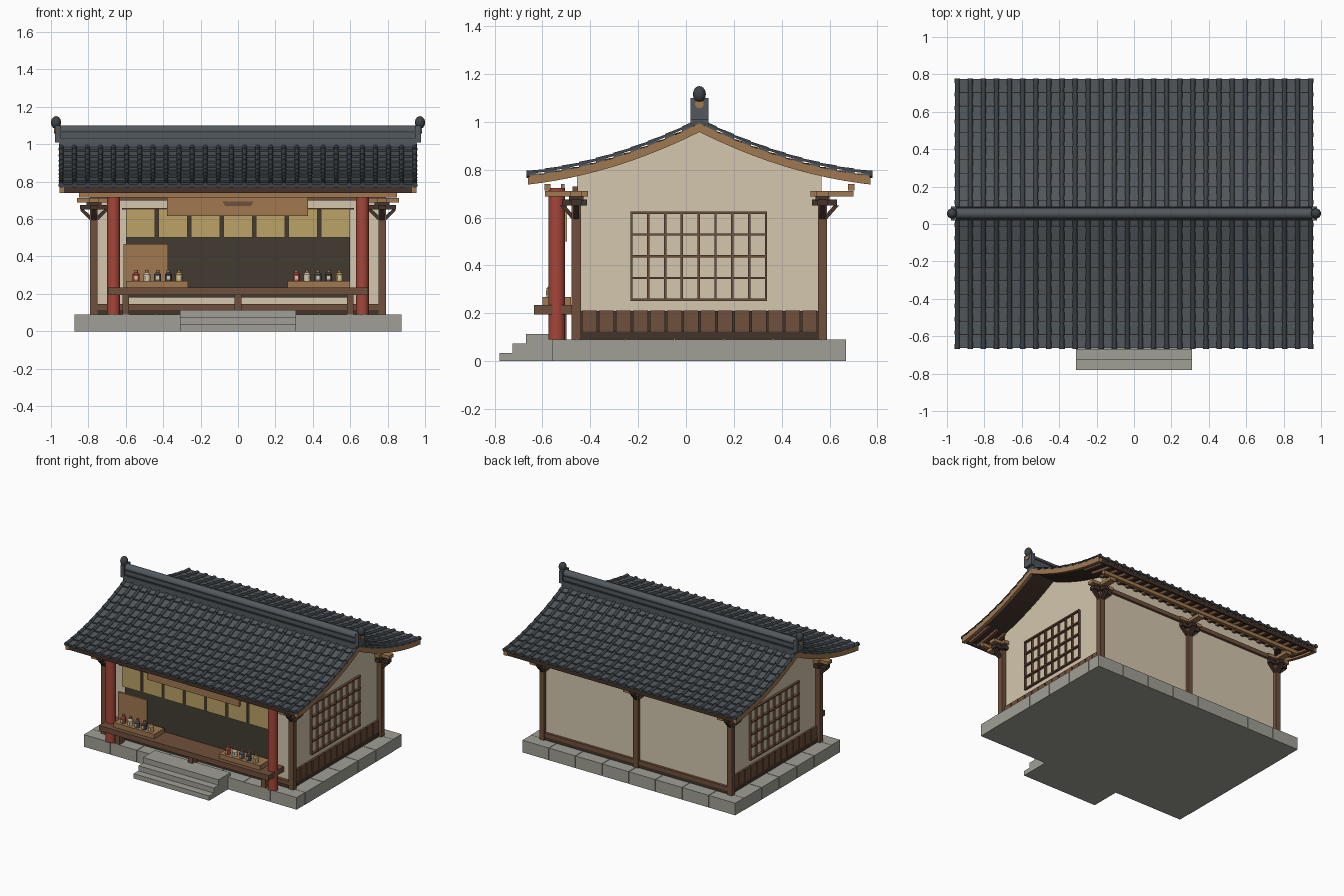
import bpy, bmesh, math
from mathutils import Matrix, Vector

if "Cube" in bpy.data.objects:
    bpy.data.objects.remove(bpy.data.objects["Cube"])

def mat(name, r, g, b):
    m = bpy.data.materials.new(name)
    lin = lambda c: (c / 255 / 12.92) if c < 11 else ((c / 255 + .055) / 1.055) ** 2.4
    m.diffuse_color = (lin(r), lin(g), lin(b), 1)
    m.use_nodes = True
    m.node_tree.nodes["Principled BSDF"].inputs["Base Color"].default_value = m.diffuse_color
    return m

WALL = mat("plaster", 212, 199, 173)
STONE = mat("stone", 160, 160, 150)
BROWN = mat("brown_wood", 112, 80, 60)
DARK = mat("dark_wood", 68, 52, 42)
TAN = mat("tan_wood", 160, 120, 80)
RED = mat("red_lacquer", 165, 70, 57)
YELLOW = mat("yellow_cloth", 188, 163, 103)
INSIDE = mat("dark_interior", 66, 59, 50)
TILE = mat("roof_tile", 82, 88, 94)
TILE_D = mat("dark_roof_tile", 60, 66, 71)
YC = 0.056                                    # ridge line, building centre

def finish(name, bm, *mats):
    bmesh.ops.recalc_face_normals(bm, faces=bm.faces[:])
    me = bpy.data.meshes.new(name)
    bm.to_mesh(me)
    bm.free()
    for m in mats:
        me.materials.append(m)
    ob = bpy.data.objects.new(name, me)
    bpy.context.collection.objects.link(ob)
    return ob

def boxes(name, m, *lst):
    """Each item is (x0, x1, y0, y1, z0, z1)."""
    bm = bmesh.new()
    for x0, x1, y0, y1, z0, z1 in lst:
        M = Matrix.Translation(((x0 + x1) / 2, (y0 + y1) / 2, (z0 + z1) / 2)) @ \
            Matrix.Diagonal((abs(x1 - x0), abs(y1 - y0), abs(z1 - z0), 1))
        bmesh.ops.create_cube(bm, size=1, matrix=M)
    return finish(name, bm, m)

def prisms(name, m, yz, spans):
    """Extrude a y-z outline along x for every (x0, x1) span."""
    bm = bmesh.new()
    for x0, x1 in spans:
        f = bm.faces.new([bm.verts.new((x0, y, z)) for y, z in yz])
        g = bmesh.ops.extrude_face_region(bm, geom=[f])["geom"]
        bmesh.ops.translate(bm, vec=(x1 - x0, 0, 0), verts=[v for v in g if isinstance(v, bmesh.types.BMVert)])
    return finish(name, bm, m)

def cyl(name, m, loc, r, h, r2=None, n=20, axis="Z"):
    bm = bmesh.new()
    R = Matrix.Rotation(math.pi / 2, 4, "Y") if axis == "X" else Matrix()
    bmesh.ops.create_cone(bm, cap_ends=True, segments=n, radius1=r, radius2=r if r2 is None else r2,
                          depth=h, matrix=Matrix.Translation(loc) @ R)
    for f in bm.faces:
        f.smooth = len(f.verts) == 4
    return finish(name, bm, m)

def rz(d):                                    # roof height at distance d from ridge
    d = abs(d)
    return 1.0 - .5 * d + .27 * d * d

def band(d0, d1, top, bot, n=20):             # curved outline following the roof
    ds = [d0 + (d1 - d0) * i / n for i in range(n + 1)]
    return [(YC + d, rz(d) + top) for d in ds] + [(YC + d, rz(d) + bot) for d in reversed(ds)]

# Stone platform: core plus ring of blocks with thin joints
boxes("platform_core", STONE, (-.87, .87, -.555, .665, 0, .086))
ring = []
for i in range(8):
    a = -.875 + i * 1.75 / 8
    for y0, y1 in ((-.56, -.46), (.57, .67)):
        ring.append((a + .002, a + 1.75 / 8 - .002, y0, y1, 0, .09))
for i in range(5):
    a = -.46 + i * 1.03 / 5
    for x0, x1 in ((-.875, -.775), (.775, .875)):
        ring.append((x0, x1, a + .002, a + .204, 0, .09))
boxes("platform_blocks", STONE, *ring)
boxes("front_steps", STONE, *[(-.31, .31, y, -.53, 0, z) for y, z in ((-.78, .035), (-.725, .073), (-.67, .113))])

# Plaster body with curved gables
body = [(-.455, .09)] + [p for p in band(-.511, .511, -.03, -.03)[:21]] + [(.567, .09)]
prisms("plaster_walls", WALL, body, [(-.755, .755)])

# Timber frame
posts = [(sx * .77, YC + sy * .515) for sx in (-1, 1) for sy in (-1, 1)] + [(0, YC + .515)]
boxes("timber_posts", BROWN, *[(x - .02, x + .02, y - .019, y + .019, .09, .69) for x, y in posts])
boxes("sill_beams", BROWN, (-.79, .79, -.478, -.45, .115, .145), (-.79, .79, .56, .585, .115, .145))
boxes("base_boards", DARK, (-.775, .775, -.47, -.45, .09, .115), (-.775, .775, .56, .58, .09, .115),
      *[(s * .75, s * .77, -.46, .57, .09, .125) for s in (-1, 1)])
boxes("wall_plates", BROWN, (-.79, .79, .562, .585, .68, .71), (-.79, .79, -.475, -.452, .70, .73))

# Brackets on every post: arms along x and outward, plus struts
low, high, strut = [], [], []
for x, y in posts:
    s = 1 if y > 0 else -1
    low += [(x - .075, x + .075, y - .022, y + .022, .65, .675), (x - .022, x + .022, y - s * .045, y + s * .06, .65, .675)]
    high += [(x - .09, x + .09, y - .025, y + .025, .688, .712), (x - .024, x + .024, y - s * .05, y + s * .13, .688, .712)]
    low.append((x - .04, x + .04, y - .03, y + .03, .67, .69))
    prisms("bracket_strut", DARK, [(y + s * .015, .59), (y + s * .015, .615), (y + s * .05, .655), (y + s * .068, .65)],
           [(x - .013, x + .013)])
    for t in (-1, 1):                         # sideways struts
        ob = boxes("side_strut", DARK, (-.009, .009, y - .012, y + .012, -.04, .035))
        ob.matrix_world = Matrix.Translation((x + t * .043, 0, .628)) @ Matrix.Rotation(t * .8, 4, "Y")
boxes("lower_brackets", DARK, *low)
boxes("upper_brackets", TAN, *high)

# Side walls: plank wainscot and lattice windows
for s, side in ((1, "right"), (-1, "left")):
    boxes(side + "_wainscot_back", DARK, (s * .75, s * .762, -.44, .552, .12, .21))
    n, w = 14, .99 / 14
    boxes(side + "_wainscot_planks", BROWN,
          *[(s * .755, s * .77, -.438 + i * w + .004, -.438 + (i + 1) * w - .004, .12, .212) for i in range(n)])
    bars = [(s * .75, s * .769, -.228 + i * .0703 - .005, -.228 + i * .0703 + .005, .252, .625) for i in range(9)]
    bars += [(s * .75, s * .772, -.232, .339, .257 + i * .0908 - .005, .257 + i * .0908 + .005) for i in range(5)]
    boxes(side + "_window_lattice", BROWN, *bars)

# Shop front: opening, curtains, sign, bench and columns
boxes("shop_opening", INSIDE, (-.6, .6, -.465, -.45, .18, .65))
boxes("curtains", YELLOW, *[(-.6 + i * .174, -.445 + i * .174, -.505, -.497, .5, .65) for i in range(7)])
boxes("curtain_rail", BROWN, (-.62, .62, -.506, -.496, .65, .66))
boxes("sign_board", TAN, (-.38, .375, -.522, -.509, .615, .74))
bm = bmesh.new()
f = bm.faces.new([bm.verts.new((x, -.528, z)) for x, z in ((-.07, .67), (.07, .67), (.083, .695), (-.083, .695))])
bmesh.ops.translate(bm, vec=(0, .008, 0), verts=[v for v in bmesh.ops.extrude_face_region(bm, geom=[f])["geom"]
                                                 if isinstance(v, bmesh.types.BMVert)])
finish("sign_plaque", bm, BROWN)
boxes("counter_bench", BROWN, (-.695, .695, -.635, -.455, .195, .234))
boxes("bench_legs", BROWN, *[(x - .018, x + .018, -.56, -.5, .09, .196) for x in (-.6, 0, .6)])
boxes("display_trays", TAN, (-.6, -.268, -.6, -.48, .234, .268), (.265, .6, -.6, -.48, .234, .268))
boxes("notice_board", TAN, (-.612, -.375, -.532, -.518, .234, .466))
for s in (-1, 1):
    cyl("red_column", RED, (s * .665, -.54, .407), .035, .634, n=24)
for x0 in (-.545, .312):
    for i, m in enumerate((RED, WALL, TILE, TILE_D, YELLOW)):
        x = x0 + i * .0575
        cyl("jar_body", m, (x, -.565, .286), .019, .036, n=12)
        cyl("jar_neck", m, (x, -.565, .309), .019, .01, .009, n=12)
        cyl("jar_lid", TAN, (x, -.565, .32), .01, .014, n=10)
        boxes("jar_label", WALL, (x - .009, x + .009, -.586, -.58, .277, .296))

# Roof timber: deck, barge boards, fascia, rafters, purlins
prisms("roof_deck", DARK, band(-.712, .712, -.004, -.022), [(-.945, .945)])
prisms("barge_boards", TAN, band(-.716, .716, -.006, -.042), [(-.955, -.93), (.93, .955)])
for s in (-1, 1):
    y = lambda d: YC + s * d
    boxes("eave_fascia", DARK, (-.93, .93, y(.698), y(.711), .74, .776))
    boxes("eave_purlin", TAN, (-.85, .85, y(.622), y(.648), .714, .74))
    a, b = (.5, .7) if s > 0 else (-.7, -.5)
    prisms("rafters", BROWN, band(a, b, -.018, -.042, 4), [(-.9 + i * .072 - .011, -.9 + i * .072 + .011) for i in range(26)])

# Roof tiles: stepped pan rows and barrel ribs
ROWS, COLS, L = 10, 27, .72
pan, rib = bmesh.new(), bmesh.new()
for s in (-1, 1):
    for i in range(ROWS):
        d0, d1 = L * i / ROWS, L * (i + 1) / ROWS
        P = [(d0, rz(d0) - .004), (d1, rz(d1) + .006), (d1, rz(d1) - .008)]
        V = [[pan.verts.new((x, YC + s * d, z)) for x in (-.955, .955)] for d, z in P]
        for k in (0, 1):
            f = pan.faces.new((V[k][0], V[k][1], V[k + 1][1], V[k + 1][0]))
            f.material_index = k
        for c in (0, 1):
            pan.faces.new([V[k][c] for k in range(3)])
        for j in range(COLS + 1):
            x = -.945 + 1.89 * j / COLS
            rings = []
            for d, r in ((d0, .011), (d1, .0145)):
                rings.append([rib.verts.new((x + r * math.cos(t * math.pi / 6), YC + s * d,
                                             rz(d) + .002 + r * math.sin(t * math.pi / 6))) for t in range(7)])
            for t in range(6):
                rib.faces.new((rings[0][t], rings[0][t + 1], rings[1][t + 1], rings[1][t])).smooth = True
            rib.faces.new(rings[1])
finish("pan_tiles", pan, TILE, TILE_D)
finish("rib_tiles", rib, TILE_D)
for s in (-1, 1):                             # round end tiles along the eaves
    bm = bmesh.new()
    for j in range(COLS + 1):
        M = Matrix.Translation((-.945 + 1.89 * j / COLS, YC + s * .717, rz(.717) + .001)) @ Matrix.Rotation(math.pi / 2, 4, "X")
        bmesh.ops.create_cone(bm, cap_ends=True, segments=12, radius1=.015, radius2=.015, depth=.012, matrix=M)
    finish("eave_end_tiles", bm, TILE_D)

# Ridge and end ornaments
boxes("ridge_layers", TILE, (-.955, .955, YC - .038, YC + .038, .985, 1.027), (-.955, .955, YC - .028, YC + .028, 1.027, 1.07))
boxes("ridge_moulding", TILE_D, (-.957, .957, YC - .034, YC + .034, 1.026, 1.034), (-.957, .957, YC - .034, YC + .034, 1.062, 1.07))
cyl("ridge_cap", TILE, (0, YC, 1.072), .029, 1.93, n=20, axis="X")
for s in (-1, 1):
    boxes("ridge_end_block", TILE, (s * .948, s * .978, YC - .038, YC + .038, 1.01, 1.1))
    cyl("ridge_end_disc", TAN, (s * .979, YC, 1.075), .018, .008, n=16, axis="X")
    bm = bmesh.new()
    bmesh.ops.create_uvsphere(bm, u_segments=16, v_segments=10, radius=1,
                              matrix=Matrix.Translation((s * .973, YC, 1.116)) @ Matrix.Diagonal((.027, .027, .034, 1)))
    for f in bm.faces:
        f.smooth = True
    finish("ridge_end_knob", bm, TILE_D)
